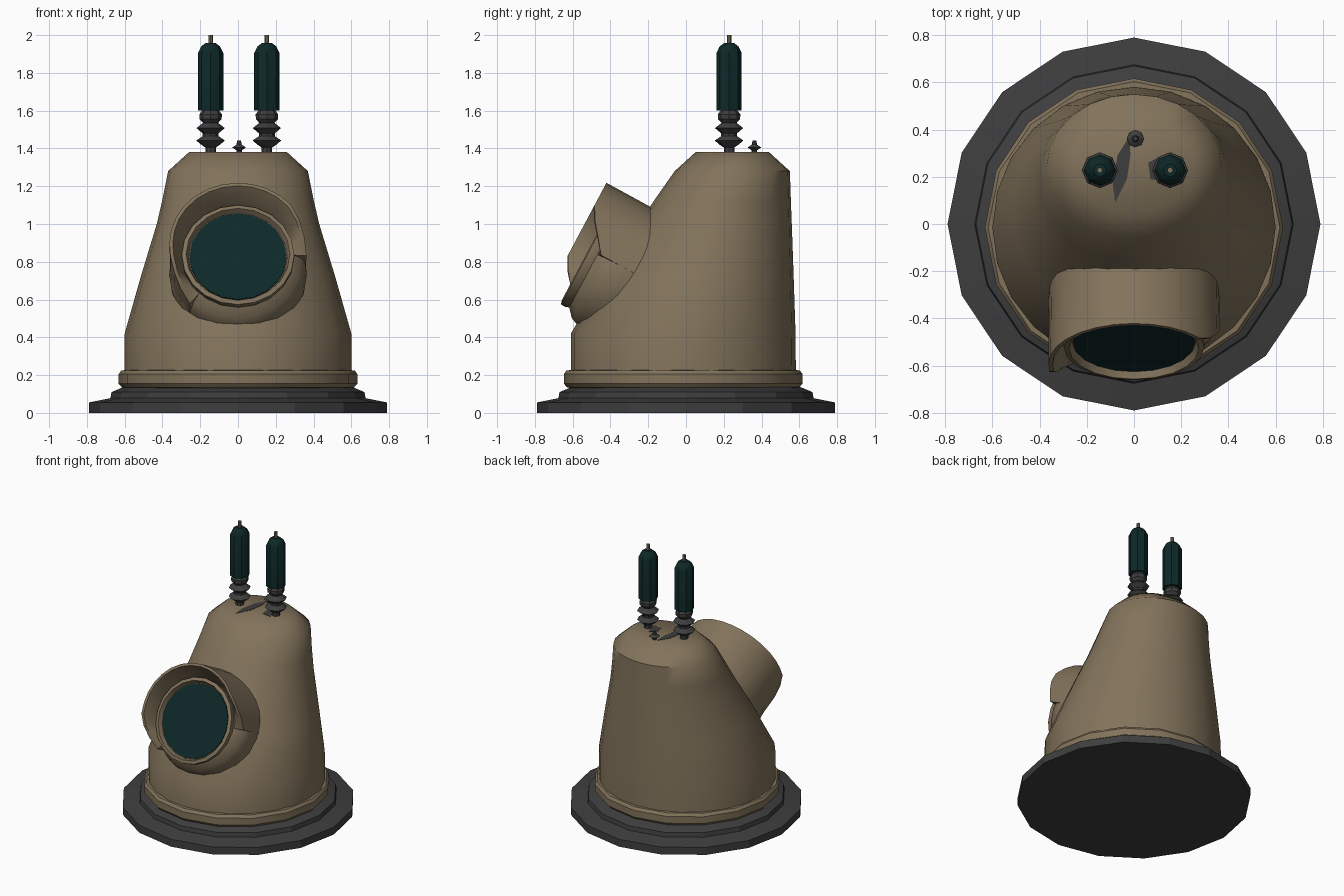
import bpy, bmesh, math
from mathutils import Matrix, Vector

if "Cube" in bpy.data.objects:
    bpy.data.objects.remove(bpy.data.objects["Cube"])


def material(name, rgb):
    m = bpy.data.materials.new(name)
    m.diffuse_color = (*rgb, 1)
    m.use_nodes = True
    m.node_tree.nodes["Principled BSDF"].inputs["Base Color"].default_value = m.diffuse_color
    return m


TAN = material("tan_metal", (0.225, 0.172, 0.105))
GREY = material("dark_grey", (0.048, 0.048, 0.049))
TEAL = material("dark_teal_glass", (0.0045, 0.021, 0.021))


def finish(name, bm, mat, angle=40):
    bmesh.ops.recalc_face_normals(bm, faces=bm.faces[:])
    me = bpy.data.meshes.new(name)
    bm.to_mesh(me)
    bm.free()
    me.materials.append(mat)
    ob = bpy.data.objects.new(name, me)
    bpy.context.collection.objects.link(ob)
    bpy.ops.object.select_all(action='DESELECT')
    ob.select_set(True)
    bpy.context.view_layer.objects.active = ob
    bpy.ops.object.shade_smooth_by_angle(angle=math.radians(angle))
    return ob


def bridge(bm, rings, closed=True):
    """Join successive point loops with quads and cap both ends."""
    loops = [[bm.verts.new(p) for p in r] for r in rings]
    n = len(loops[0])
    for a, b in zip(loops, loops[1:]):
        for i in range(n):
            j = (i + 1) % n
            bm.faces.new((a[i], a[j], b[j], b[i]))
    bm.faces.new(loops[0][::-1])
    bm.faces.new(loops[-1])


def ellipse(rx, ry, cy, z, sides):
    return [Vector((rx * math.cos(2 * math.pi * i / sides),
                    cy + ry * math.sin(2 * math.pi * i / sides), z)) for i in range(sides)]


def lathe(name, profile, sides, mat, frame=Matrix(), angle=40):
    bm = bmesh.new()
    bridge(bm, [[frame @ p for p in ellipse(r, r, 0, z, sides)] for r, z in profile])
    return finish(name, bm, mat, angle)


# Stepped base and collar ring
lathe("base_plate", [(0.79, 0), (0.79, 0.055), (0.675, 0.078), (0.67, 0.11),
                     (0.61, 0.135), (0.58, 0.14)], 16, GREY, angle=15)
lathe("base_ring", [(0.59, 0.13), (0.615, 0.135), (0.632, 0.155), (0.632, 0.205),
                    (0.618, 0.225), (0.58, 0.227)], 16, TAN,
      Matrix.Translation((0, -0.015, 0)), 25)

# Leaning body: z, front y, back y, half width
bm = bmesh.new()
sections = [(0.15, -0.61, 0.582, 0.60), (0.42, -0.61, 0.58, 0.60),
            (0.72, -0.43, 0.57, 0.515), (1.00, -0.25, 0.56, 0.43),
            (1.13, -0.165, 0.555, 0.40), (1.28, -0.06, 0.55, 0.37),
            (1.38, 0.05, 0.44, 0.26)]
bridge(bm, [ellipse(w, (b - f) / 2, (b + f) / 2, z, 24) for z, f, b, w in sections])
finish("body", bm, TAN, 45)

# Tilted eye: local x right, y up along the lens, z out of the lens
a = math.radians(28)
s, c = math.sin(a), math.cos(a)
EYE = Matrix(((1, 0, 0, 0), (0, s, -c, -0.5), (0, c, s, 0.825), (0, 0, 0, 1)))
lathe("eye_socket", [(0.34, -0.36), (0.365, -0.20), (0.36, -0.12), (0.335, -0.06),
                     (0.29, -0.02), (0.25, -0.02)], 20, TAN, EYE)
lathe("eye_rim", [(0.285, -0.04), (0.298, 0.0), (0.298, 0.025), (0.275, 0.032),
                  (0.262, 0.0)], 20, TAN, EYE, 25)
lathe("eye_lens", [(0.258, -0.002), (0.257, 0.006)], 20, TEAL, EYE)

# Hood over the eye, reaching further down on the left side
bm = bmesh.new()
rings, steps = [], 18
for i in range(steps + 1):
    u = i / steps
    t = math.radians(5 + 220 * u)
    nf = -0.04 + 0.155 * min(1, 2.2 * math.sin(math.pi * u))
    r = 0.362 + 0.022 * max(0, math.sin(t))
    section = [(r - 0.004, -0.24), (r, nf), (r - 0.018, nf), (0.29, -0.025), (0.29, -0.20)]
    rings.append([EYE @ Vector((q * math.cos(t), q * math.sin(t), h)) for q, h in section])
bridge(bm, rings)
finish("eye_hood", bm, TAN, 35)

# Twin antennas on ribbed insulators
for side, x in (("left", -0.145), ("right", 0.153)):
    at = Matrix.Translation((x, 0.228, 0))
    lathe(side + "_insulator",
          [(0.028, 1.37), (0.028, 1.405), (0.05, 1.42), (0.076, 1.442), (0.042, 1.465),
           (0.042, 1.48), (0.075, 1.508), (0.04, 1.535), (0.058, 1.555), (0.06, 1.58),
           (0.042, 1.605)], 8, GREY, at, 25)
    lathe(side + "_antenna", [(0.067, 1.6), (0.067, 1.905), (0.05, 1.94), (0.028, 1.957)],
          8, TEAL, at, 30)
    lathe(side + "_antenna_tip", [(0.012, 1.95), (0.012, 2.0)], 8, TAN, at)

# Small knob behind the antennas
lathe("top_knob", [(0.014, 1.37), (0.014, 1.39), (0.037, 1.405), (0.014, 1.42),
                   (0.010, 1.442)], 8, GREY, Matrix.Translation((0.006, 0.362, 0)), 25)

# Thin grey patches on the crown
patches = {"left_patch": [(-0.02, 0.37), (-0.07, 0.29), (-0.09, 0.17), (-0.08, 0.09),
                          (-0.03, 0.19), (-0.015, 0.29)],
           "right_patch": [(0.06, 0.26), (0.07, 0.19), (0.14, 0.18), (0.11, 0.285)]}
for name, pts in patches.items():
    bm = bmesh.new()
    bridge(bm, [[Vector((x, y, z)) for x, y in pts] for z in (1.377, 1.382)])
    finish(name, bm, GREY)
